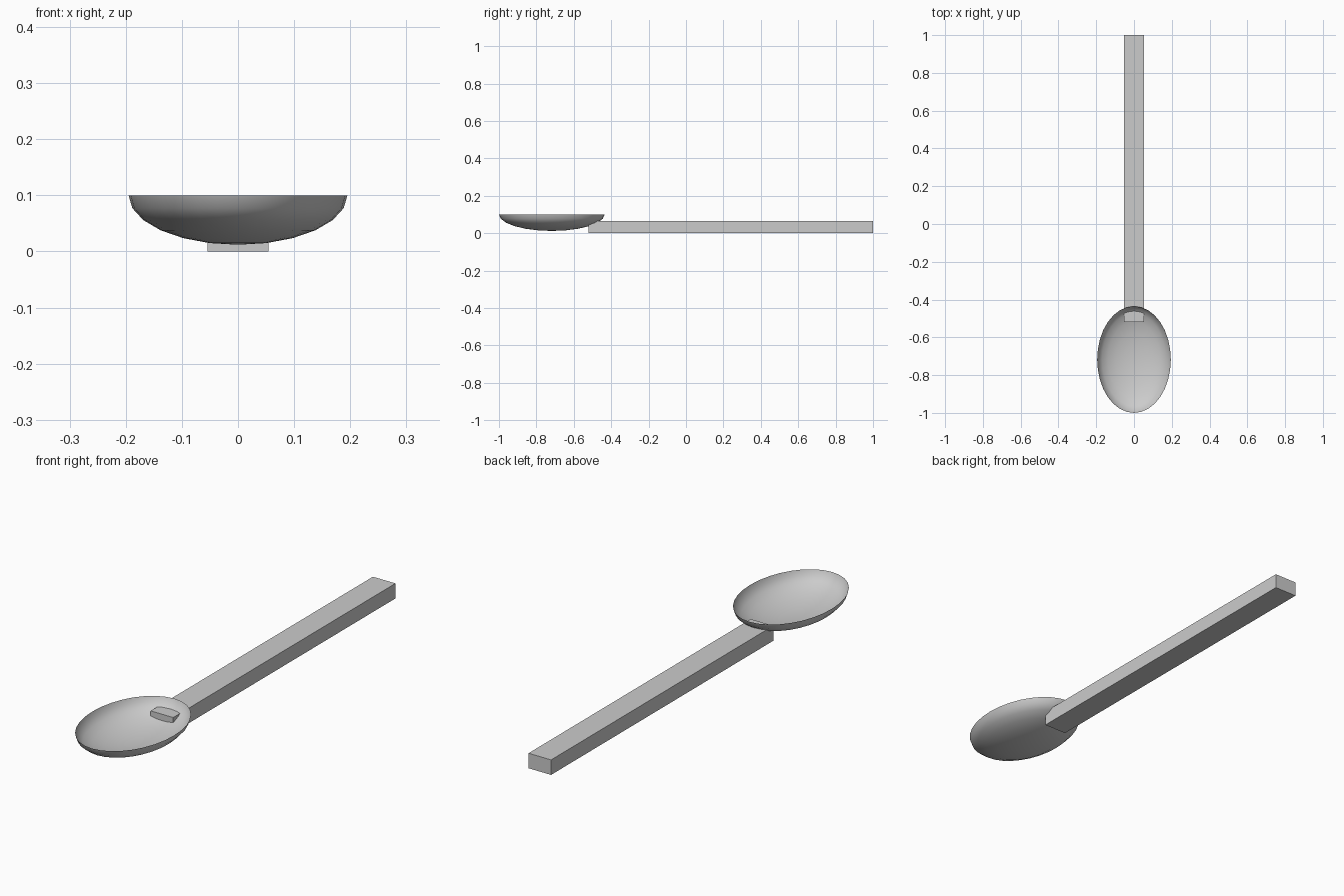
import bpy, bmesh
from mathutils import Matrix, Vector

if "Cube" in bpy.data.objects:
    bpy.data.objects.remove(bpy.data.objects["Cube"])


def add_object(name, bm):
    mesh = bpy.data.meshes.new(name)
    bm.to_mesh(mesh)
    bm.free()
    obj = bpy.data.objects.new(name, mesh)
    bpy.context.collection.objects.link(obj)
    return obj


# Bowl: open lower half of a stretched sphere
bm = bmesh.new()
bmesh.ops.create_uvsphere(bm, u_segments=32, v_segments=12, radius=1)
upper = [v for v in bm.verts if v.co.z > 0.01]
bmesh.ops.delete(bm, geom=upper, context='VERTS')
for f in bm.faces:
    f.smooth = True
bm.transform(Matrix.Translation((0, -0.7175, 0.1)) @ Matrix.Diagonal((0.195, 0.2825, 0.088, 1)))
bm.normal_update()
add_object("bowl", bm)

# Handle: straight bar whose end pokes through the bowl
bm = bmesh.new()
bmesh.ops.create_cube(bm, size=1)
low, high = Vector((-0.054, -0.52, 0)), Vector((0.054, 1, 0.065))
bm.transform(Matrix.Translation((low + high) / 2) @ Matrix.Diagonal((*(high - low), 1)))
add_object("handle", bm)
